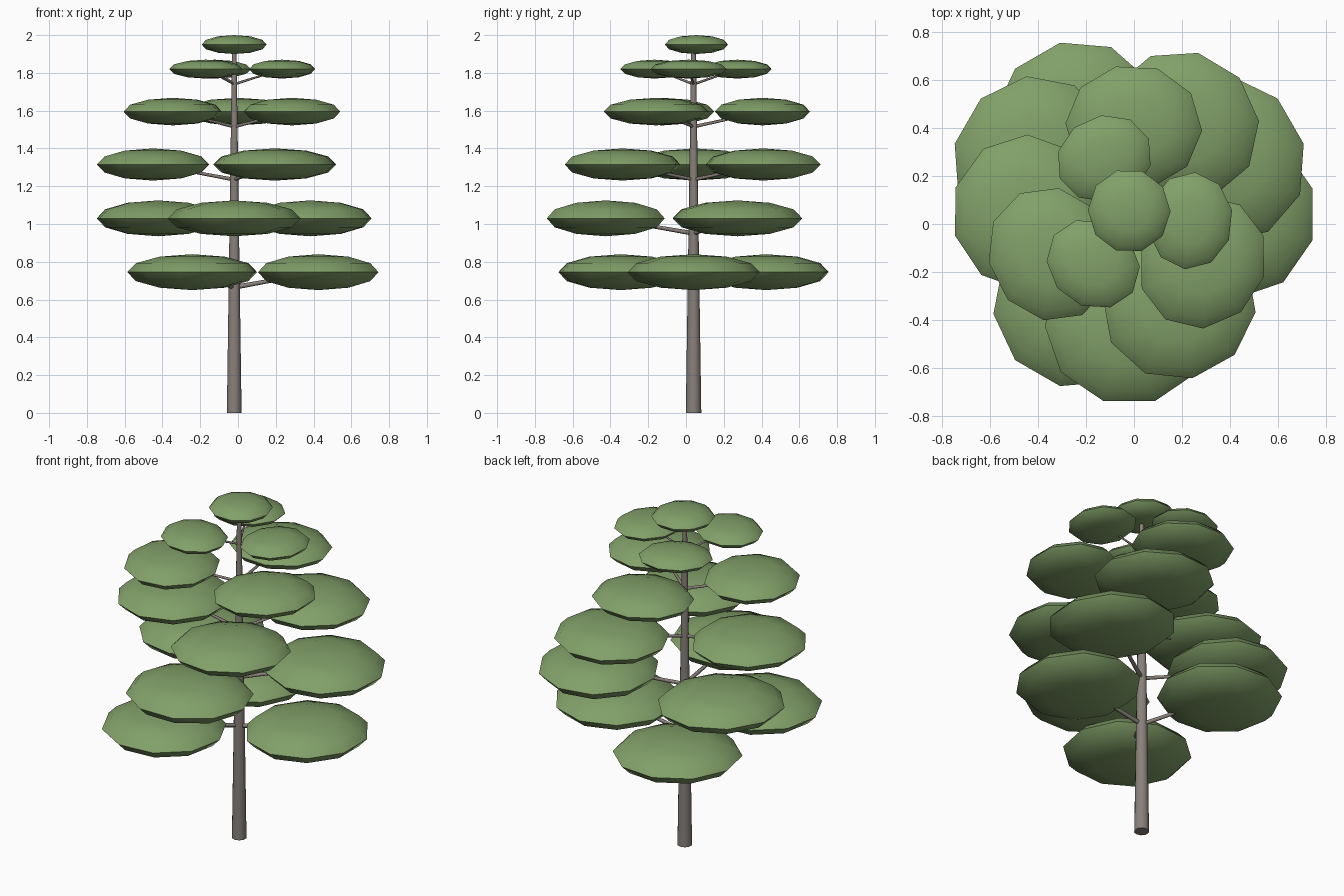
import bpy, math
from mathutils import Vector, Matrix

if "Cube" in bpy.data.objects:
    bpy.data.objects.remove(bpy.data.objects["Cube"])


def material(name, rgb):
    m = bpy.data.materials.new(name)
    m.diffuse_color = (*rgb, 1)
    m.use_nodes = True
    m.node_tree.nodes["Principled BSDF"].inputs["Base Color"].default_value = m.diffuse_color
    return m


LEAF = material("leaf green", (0.223, 0.352, 0.141))
BARK = material("grey brown bark", (0.25, 0.215, 0.195))
TX, TY = -0.02, 0.04  # trunk axis


def finish(name, mat, angle):
    o = bpy.context.object
    o.name = name
    o.data.materials.append(mat)
    bpy.ops.object.shade_smooth_by_angle(angle=math.radians(angle))
    return o


def rod(name, a, b, r1, r2, sides):
    a, b = Vector(a), Vector(b)
    d = b - a
    bpy.ops.mesh.primitive_cone_add(vertices=sides, radius1=r1, radius2=r2, depth=d.length,
                                    location=(a + b) / 2,
                                    rotation=d.to_track_quat('Z', 'Y').to_euler())
    return finish(name, BARK, 60)


def pad(name, x, y, z, radial, tangential, half_height, turn):
    # flattened low-poly ball of foliage
    bpy.ops.mesh.primitive_uv_sphere_add(segments=10, ring_count=6, radius=1)
    o = bpy.context.object
    o.data.transform(Matrix.Translation((x, y, z)) @ Matrix.Rotation(turn, 4, 'Z')
                     @ Matrix.Diagonal((radial, tangential, half_height, 1)))
    return finish(name, LEAF, 60)


# trunk
rod("trunk", (TX, TY, 0), (TX, TY, 1.95), 0.041, 0.012, 10)

# tiers: height, first angle, distance, radial size, tangential size, half height, branch radius
tiers = [
    (0.745, 0, 0.445, 0.335, 0.35, 0.095, 0.013),
    (1.03, 30, 0.465, 0.328, 0.352, 0.095, 0.012),
    (1.315, 59, 0.43, 0.31, 0.325, 0.085, 0.010),
    (1.595, 87, 0.365, 0.26, 0.285, 0.073, 0.009),
    (1.82, 114, 0.255, 0.178, 0.203, 0.05, 0.007),
]
for t, (z, first, dist, rr, rt, hh, br) in enumerate(tiers, 1):
    for k in range(3):
        a = math.radians(first + 120 * k)
        x, y = TX + dist * math.cos(a), TY + dist * math.sin(a)
        pad(f"foliage_{t}_{k + 1}", x, y, z, rr, rt, hh, a)
        rod(f"branch_{t}_{k + 1}", (TX, TY, z - 0.08), (x, y, z), br, br * 0.6, 6)

# crown
pad("foliage_top", TX, TY + 0.015, 1.95, 0.172, 0.175, 0.05, 0.3)
